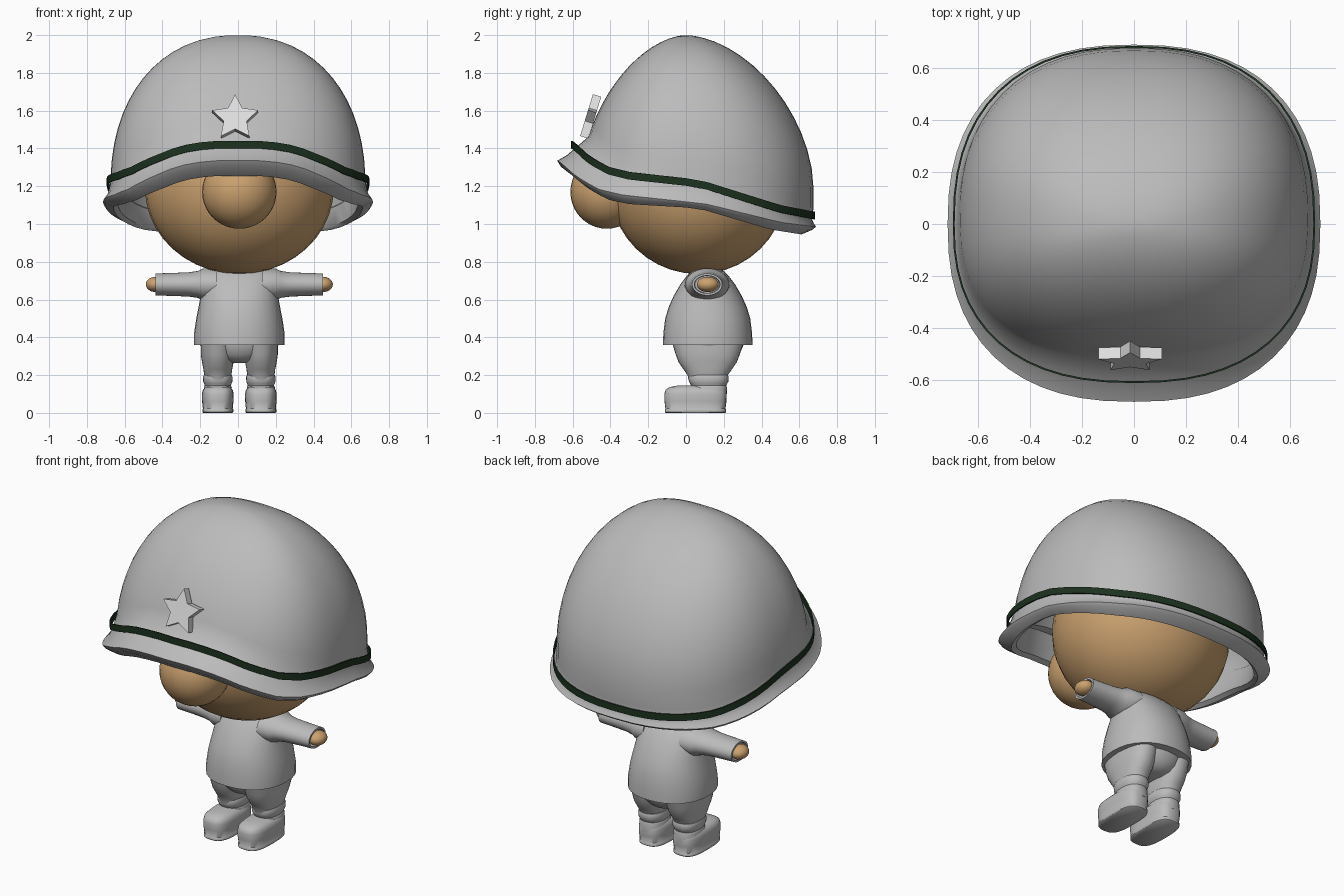
import bpy, bmesh, math
from mathutils import Matrix

if "Cube" in bpy.data.objects:
    bpy.data.objects.remove(bpy.data.objects["Cube"])

MX = 0.007   # mid-plane of the body


def material(name, rgb):
    m = bpy.data.materials.new(name)
    m.diffuse_color = (*rgb, 1)
    m.use_nodes = True
    m.node_tree.nodes["Principled BSDF"].inputs["Base Color"].default_value = m.diffuse_color
    return m


GREY = material("cloth grey", (0.50, 0.50, 0.50))
WHITE = material("star light grey", (0.75, 0.75, 0.75))
SKIN = material("skin tan", (0.60, 0.36, 0.16))
GREEN = material("band dark green", (0.012, 0.032, 0.014))


def finish(bm, name, mat, angle=45):
    bmesh.ops.recalc_face_normals(bm, faces=bm.faces)
    me = bpy.data.meshes.new(name)
    bm.to_mesh(me)
    bm.free()
    me.materials.append(mat)
    for p in me.polygons:
        p.use_smooth = True
    me.set_sharp_from_angle(angle=math.radians(angle))
    ob = bpy.data.objects.new(name, me)
    bpy.context.collection.objects.link(ob)
    return ob


def loft(name, rings, mat, cap=True, closed=False, angle=45):
    """Skin a list of equal-length point loops."""
    bm = bmesh.new()
    vr = [[bm.verts.new(p) for p in r] for r in rings]
    n = len(vr[0])
    pairs = list(zip(vr, vr[1:])) + ([(vr[-1], vr[0])] if closed else [])
    for a, b in pairs:
        for i in range(n):
            j = (i + 1) % n
            bm.faces.new((a[i], a[j], b[j], b[i]))
    if cap and not closed:
        bm.faces.new(vr[0])
        bm.faces.new(vr[-1])
    return finish(bm, name, mat, angle)


def outline(X, F, B, e=2.0, n=32):
    """Superellipse with separate front and back depth."""
    pts = []
    for i in range(n):
        a = 2 * math.pi * i / n
        c, s = math.cos(a), math.sin(a)
        x = X * math.copysign(abs(c) ** (2 / e), c)
        y = (B if s > 0 else F) * math.copysign(abs(s) ** (2 / e), s)
        pts.append((x, y))
    return pts


def stack(cx, cy, rows, e=2.0, n=32):
    """Rows of (z, rx, ry[, y shift]) turned into rings."""
    out = []
    for r in rows:
        dy = r[3] if len(r) > 3 else 0
        out.append([(cx + x, cy + dy + y, r[0]) for x, y in outline(r[1], r[2], r[2], e, n)])
    return out


def ball(name, c, r, mat):
    bm = bmesh.new()
    bmesh.ops.create_uvsphere(bm, u_segments=32, v_segments=20, radius=1,
                              matrix=Matrix.Translation(c) @ Matrix.Diagonal((*r, 1)))
    return finish(bm, name, mat, 60)


def interp(t, table):
    if t <= table[0][0]:
        return table[0][1]
    for (a, va), (b, vb) in zip(table, table[1:]):
        if t <= b:
            return va + (vb - va) * (t - a) / (b - a)
    return table[-1][1]


# ---- helmet: band height runs along y, all rows follow it
BAND = [(-.605, 1.42), (-.58, 1.40), (-.52, 1.345), (-.42, 1.285), (-.3, 1.255),
        (.07, 1.215), (.5, 1.08), (.68, 1.045)]
TIP = [(-.6, .085), (-.4, .10), (0, .105), (.68, .06)]
LIP = [(-.6, .165), (0, .135), (.68, .10)]
N = 56
base = outline(.693, .608, .682, 2.4, N)
zb = [interp(y, BAND) for _, y in base]
tip = [interp(y, TIP) for _, y in base]
lip = [interp(y, LIP) for _, y in base]


def dome_ring(k, inset=0.0):
    ring = []
    for i in range(N):
        z = 2 - (2 - zb[i] - .04) * k
        u = max(0, (z - 1.2) / .8)
        wide = (1 - u ** 2.2) ** (1 / 2.2)
        deep = (1 - u ** 1.75) ** (1 / 1.75)
        s = 1 - inset
        x, y = outline(.675 * wide * s, .565 * deep * s, .675 * deep * s, 2.35, N)[i]
        ring.append((x, y, z - inset * .6))
    return ring


def rim_ring(X, F, B, drop):
    return [(x, y, zb[i] - drop[i]) for i, (x, y) in enumerate(outline(X, F, B, 2.4, N))]


flat = [0.0] * N
ks = [(i / 14) ** 1.7 for i in range(1, 15)]
rings = [dome_ring(k) for k in [.0015] + ks]
rings += [rim_ring(.678, .59, .668, [.02] * N),
          rim_ring(.69, .63, .675, [t * .65 for t in tip]),
          rim_ring(.715, .682, .688, tip),
          rim_ring(.705, .662, .668, [t + .4 * (b - t) for t, b in zip(tip, lip)]),
          rim_ring(.66, .60, .612, lip),
          rim_ring(.635, .57, .60, [b - .015 for b in lip]),
          rim_ring(.63, .54, .60, flat)]
rings += [dome_ring(k, .06) for k in reversed(ks)]
loft("helmet", rings, GREY, angle=50)

# ---- helmet band: thin ribbon
ribbon = []
for g, dz in ((0, .02), (0, -.02), (-.007, -.02), (-.007, .02)):
    ribbon.append([(x, y, zb[i] + dz) for i, (x, y) in
                   enumerate(outline(.695 + g, .61 + g, .683 + g, 2.4, N))])
loft("helmet_band", ribbon, GREEN, closed=True, angle=30)

# ---- star badge, leaning back with the dome
lean = Matrix.Translation((-.015, -.515, 1.56)) @ Matrix.Rotation(math.radians(-17), 4, 'X')
bm = bmesh.new()
loops = []
for d in (-.016, .03):
    loops.append([])
    for i in range(10):
        r = .128 if i % 2 == 0 else .064
        a = math.pi / 2 + i * math.pi / 5
        loops[-1].append(bm.verts.new(lean @ Matrix.Translation(
            (r * math.cos(a), d, r * math.sin(a))).translation))
for lp in loops:
    bm.faces.new(lp)
for i in range(10):
    j = (i + 1) % 10
    bm.faces.new((loops[0][i], loops[0][j], loops[1][j], loops[1][i]))
finish(bm, "star_badge", WHITE, 20)

# ---- head and nose
ball("head", (MX, .065, 1.19), (.5, .465, .455), SKIN)
ball("nose", (MX, -.42, 1.17), (.197, .192, .195), SKIN)

# ---- shirt
loft("shirt", stack(MX, .115, [
    (.36, .24, .237), (.42, .24, .235), (.50, .228, .225), (.56, .216, .207),
    (.62, .205, .18), (.68, .20, .145), (.72, .195, .115), (.75, .175, .085),
    (.765, .15, .055)], 2.2), GREY)

# ---- trousers seat
loft("trousers_seat", stack(MX, .118, [
    (.265, .06, .10), (.28, .12, .14), (.31, .18, .165), (.36, .208, .187),
    (.38, .21, .187)]), GREY)

for side, s in (("left", -1), ("right", 1)):
    # sleeve with hollow cuff, lofted along x
    prof = [(.12, .085, .12), (.19, .085, .115), (.22, .071, .10), (.27, .064, .09),
            (.35, .061, .084), (.443, .058, .08), (.443, .047, .068), (.40, .045, .065)]
    sleeve = [[(MX + s * z, y, x) for x, y, z in r]
              for r in stack(.68, .112, prof)]
    loft(side + "_sleeve", sleeve, GREY)
    ball(side + "_hand", (MX + s * .445, .115, .68), (.05, .058, .04), SKIN)

    cx = MX + s * .114
    # trouser leg
    loft(side + "_trouser_leg", stack(cx, .115, [
        (.17, .06, .10), (.20, .072, .107), (.23, .076, .128), (.27, .084, .155),
        (.31, .09, .17), (.36, .09, .185)], 2.3), GREY)
    # boot shaft with folded cuff
    loft(side + "_boot_shaft", stack(cx, .12, [
        (.08, .072, .095), (.135, .074, .097), (.145, .069, .093), (.155, .073, .098),
        (.165, .077, .104), (.19, .078, .106), (.20, .074, .102), (.204, .064, .09)], 2.4), GREY)
    # boot foot, toe rounded and sloping
    loft(side + "_boot_foot", stack(cx, .05, [
        (0, .078, .158), (.004, .082, .162), (.018, .082, .162), (.022, .079, .159),
        (.06, .083, .164), (.10, .084, .165), (.122, .079, .158), (.136, .066, .143, .006),
        (.145, .045, .115, .02)], 3.0), GREY)
